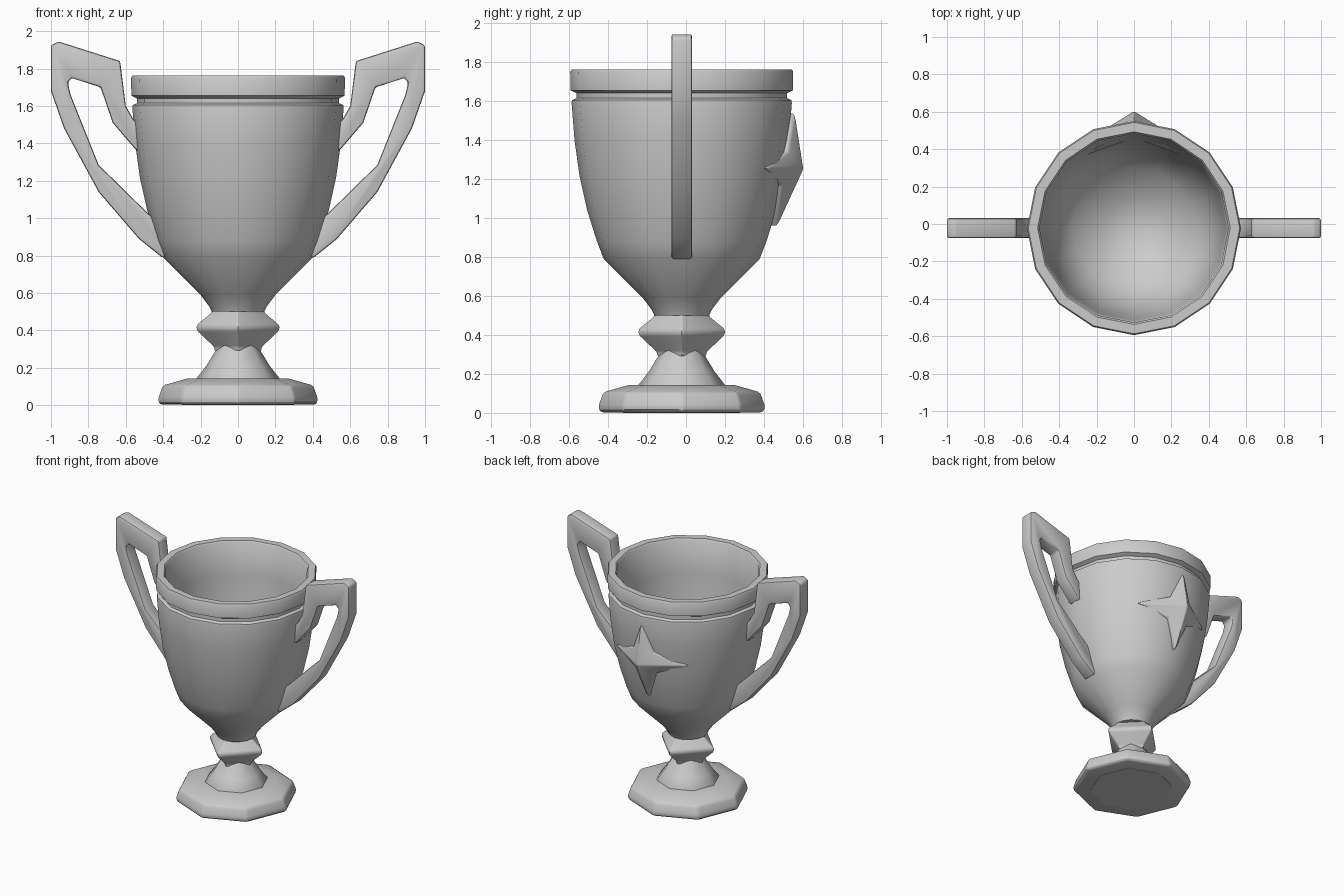
import bpy, bmesh, math

if "Cube" in bpy.data.objects:
    bpy.data.objects.remove(bpy.data.objects["Cube"], do_unlink=True)

CY = -0.022  # axis of the cup

grey = bpy.data.materials.new("plain grey")
grey.use_nodes = True
grey.diffuse_color = (0.6, 0.6, 0.6, 1)
grey.node_tree.nodes["Principled BSDF"].inputs["Base Color"].default_value = (0.6, 0.6, 0.6, 1)


def finish(name, bm, bevel=0, angle=40):
    """Clean up, round the hard edges and turn the bmesh into a smooth object."""
    bmesh.ops.remove_doubles(bm, verts=bm.verts, dist=0.0005)
    bmesh.ops.recalc_face_normals(bm, faces=bm.faces)
    if bevel:
        hard = [e for e in bm.edges if len(e.link_faces) == 2
                and e.calc_face_angle() > math.radians(25)]
        bmesh.ops.bevel(bm, geom=hard, offset=bevel, segments=2, profile=0.5,
                        affect='EDGES', clamp_overlap=True)
    mesh = bpy.data.meshes.new(name)
    bm.to_mesh(mesh)
    bm.free()
    mesh.materials.append(grey)
    ob = bpy.data.objects.new(name, mesh)
    bpy.context.collection.objects.link(ob)
    bpy.ops.object.select_all(action='DESELECT')
    ob.select_set(True)
    bpy.context.view_layer.objects.active = ob
    bpy.ops.object.shade_smooth_by_angle(angle=math.radians(angle))
    return ob


def lathe(name, profile, sides, bevel=0, angle=40):
    """Turn a (radius, height) profile around the cup axis."""
    bm = bmesh.new()
    rings = []
    for r, z in profile:
        turn = [2 * math.pi * i / sides for i in range(sides)]
        rings.append([bm.verts.new((r * math.cos(a), CY + r * math.sin(a), z)) for a in turn])
    for low, high in zip(rings, rings[1:]):
        for i in range(sides):
            j = (i + 1) % sides
            bm.faces.new((low[i], low[j], high[j], high[i]))
    for ring in (rings[0], rings[-1]):
        if (ring[0].co - ring[1].co).length > 0.001:
            bm.faces.new(ring)
    bmesh.ops.remove_doubles(bm, verts=bm.verts, dist=0.0005)
    return finish(name, bm, bevel, angle)


# Bowl: outside wall with rim groove, then the hollow inside
lathe("bowl", [
    (0, 0.5), (0.14, 0.5), (0.155, 0.53), (0.2, 0.59), (0.4, 0.79), (0.435, 0.88),
    (0.485, 1.04), (0.525, 1.22), (0.55, 1.4), (0.565, 1.59), (0.562, 1.605),
    (0.54, 1.615), (0.54, 1.64), (0.57, 1.655), (0.572, 1.75), (0.565, 1.762),
    (0.515, 1.762), (0.505, 1.75), (0.495, 1.5), (0.47, 1.2), (0.42, 0.95),
    (0.33, 0.82), (0.15, 0.7), (0, 0.67)], 16)

# Square knob under the bowl
lathe("knob", [(0.13, 0.29), (0.13, 0.31), (0.225, 0.4), (0.225, 0.43),
               (0.145, 0.495), (0.145, 0.53)], 4, 0.015, 35)

# Stem and eight-sided foot
lathe("stem", [(0.225, 0.12), (0.225, 0.14), (0.17, 0.21), (0.115, 0.3), (0.1, 0.32)], 8, 0, 50)
lathe("foot", [(0.42, 0.003), (0.432, 0.03), (0.405, 0.105), (0.275, 0.142)], 8, 0.015, 50)
lathe("foot_pad", [(0.3, 0.0), (0.3, 0.01)], 8)

# Handles: one outline, extruded in depth and mirrored
OUTLINE = [
    (0.53, 1.5), (0.56, 1.53), (0.6, 1.6), (0.63, 1.84), (0.96, 1.945), (1.0, 1.925),
    (1.0, 1.68), (0.93, 1.48), (0.745, 1.14), (0.53, 0.89), (0.4, 0.785), (0.37, 0.83),
    (0.45, 1.0), (0.485, 1.03), (0.745, 1.285), (0.895, 1.66), (0.91, 1.725),
    (0.89, 1.75), (0.735, 1.7), (0.67, 1.51), (0.55, 1.37), (0.53, 1.36)]

for name, side in (("left_handle", 1), ("right_handle", -1)):
    bm = bmesh.new()
    face = bm.faces.new([bm.verts.new((side * x, CY - 0.053, z)) for x, z in OUTLINE])
    depth = bmesh.ops.extrude_face_region(bm, geom=[face])["geom"]
    bmesh.ops.translate(bm, vec=(0, 0.106, 0),
                        verts=[v for v in depth if isinstance(v, bmesh.types.BMVert)])
    finish(name, bm, 0.012, 35)

# Four-pointed star wrapped on the back of the bowl
HALF = [(0, 0.56, 1.54), (0.085, 0.525, 1.34), (0.31, 0.415, 1.255),
        (0.085, 0.495, 1.17), (0, 0.47, 0.955)]
star = HALF + [(-x, y, z) for x, y, z in HALF[3:0:-1]]
bm = bmesh.new()
front = [bm.verts.new(p) for p in star]
back = [bm.verts.new((x * 0.95, y - 0.06, z)) for x, y, z in star]
peak = bm.verts.new((0, 0.605, 1.25))
root = bm.verts.new((0, 0.46, 1.25))
for i in range(len(star)):
    j = (i + 1) % len(star)
    bm.faces.new((front[i], front[j], peak))
    bm.faces.new((back[j], back[i], root))
    bm.faces.new((front[j], front[i], back[i], back[j]))
finish("star", bm, 0.01, 35)
